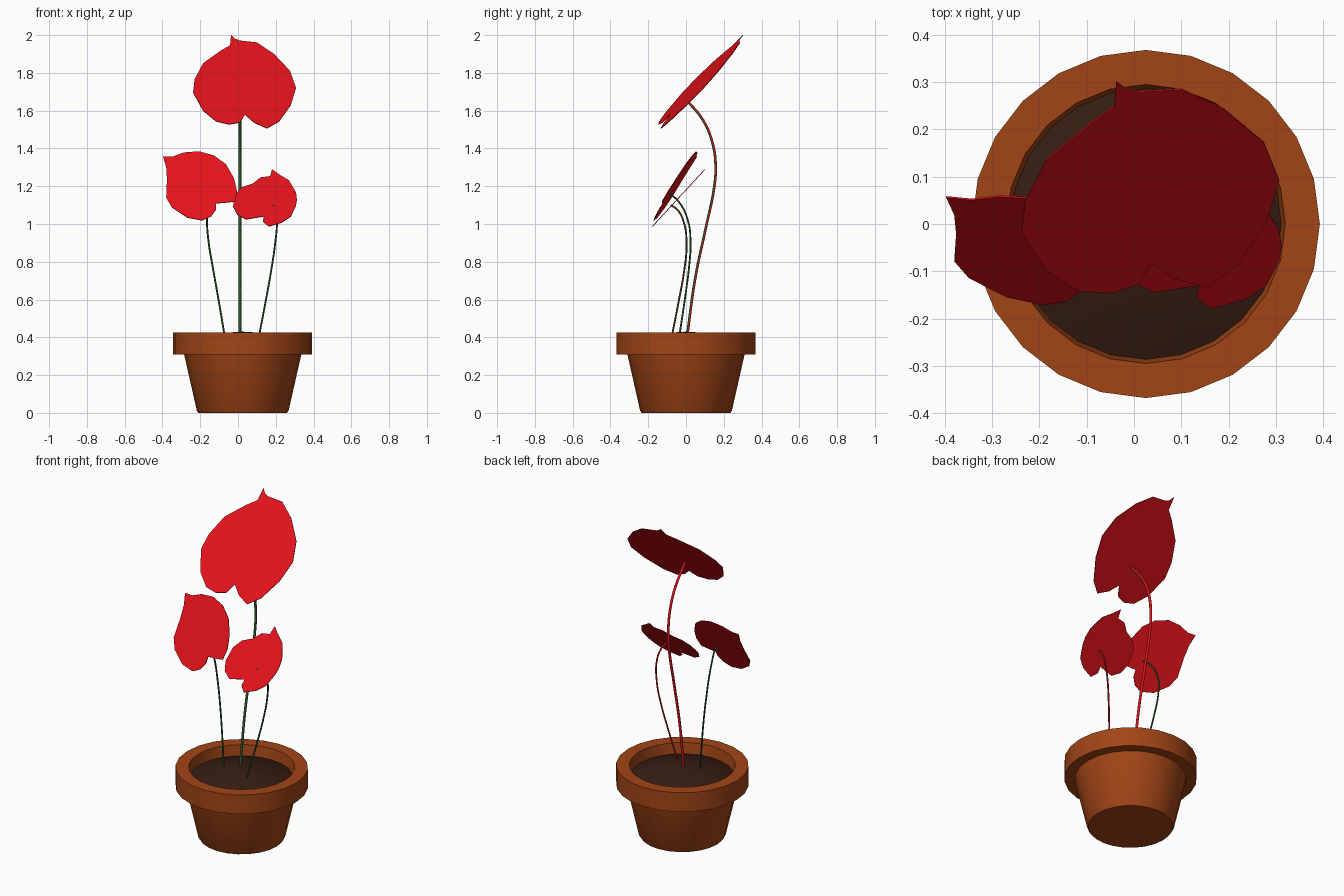
import bpy, bmesh, math

if "Cube" in bpy.data.objects:
    bpy.data.objects.remove(bpy.data.objects["Cube"])

CX = 0.025  # pot axis


def material(name, rgb):
    m = bpy.data.materials.new(name)
    m.diffuse_color = (*rgb, 1)
    m.use_nodes = True
    m.node_tree.nodes["Principled BSDF"].inputs["Base Color"].default_value = m.diffuse_color
    return m


CLAY = material("clay", (0.36, 0.06, 0.008))
EARTH = material("earth", (0.035, 0.012, 0.006))
RED = material("red", (0.75, 0.006, 0.01))
GREEN = material("green", (0.02, 0.1, 0.02))


def add(name, bm, mat):
    me = bpy.data.meshes.new(name)
    bm.to_mesh(me)
    bm.free()
    ob = bpy.data.objects.new(name, me)
    bpy.context.collection.objects.link(ob)
    me.materials.append(mat)
    return ob


def select(ob):
    bpy.ops.object.select_all(action='DESELECT')
    ob.select_set(True)
    bpy.context.view_layer.objects.active = ob


def lathe(name, profile, mat, n=24):
    bm = bmesh.new()
    vs = [bm.verts.new((r, 0, z)) for r, z in profile]
    es = [bm.edges.new(p) for p in zip(vs, vs[1:])]
    bmesh.ops.spin(bm, geom=vs + es, cent=(0, 0, 0), axis=(0, 0, 1),
                   angle=2 * math.pi, steps=n, use_duplicate=False)
    bmesh.ops.remove_doubles(bm, verts=bm.verts, dist=1e-4)
    bmesh.ops.recalc_face_normals(bm, faces=bm.faces)
    ob = add(name, bm, mat)
    ob.location.x = CX
    select(ob)
    bpy.ops.object.shade_smooth_by_angle(angle=math.radians(35))
    return ob


def flower(name, outline, a, b, c):
    """Flat heart-shaped bloom: front outline (x, z) laid on y = a + b*x + c*z."""
    bm = bmesh.new()
    bm.faces.new([bm.verts.new((x, a + b * x + c * z, z)) for x, z in reversed(outline)])
    ob = add(name, bm, RED)
    s = ob.modifiers.new("thin", 'SOLIDIFY')
    s.thickness = 0.004
    s.offset = 0


def stem(name, pts, radius, red_back):
    cu = bpy.data.curves.new(name, 'CURVE')
    cu.dimensions = '3D'
    cu.bevel_depth = radius
    cu.bevel_resolution = 1
    cu.resolution_u = 5
    cu.use_fill_caps = True
    sp = cu.splines.new('BEZIER')
    sp.bezier_points.add(len(pts) - 1)
    for p, co in zip(sp.bezier_points, pts):
        p.co = co
        p.handle_left_type = p.handle_right_type = 'AUTO'
    ob = bpy.data.objects.new(name, cu)
    bpy.context.collection.objects.link(ob)
    select(ob)
    bpy.ops.object.convert(target='MESH')
    ob = bpy.context.object
    me = ob.data
    me.materials.clear()
    me.materials.append(GREEN)
    me.materials.append(RED)
    for f in me.polygons:
        f.use_smooth = True
        f.material_index = int(red_back and f.normal.y > 0.05)


# Pot and soil
lathe("pot", [(0, 0), (0.235, 0), (0.243, 0.012), (0.31, 0.308), (0.368, 0.308),
              (0.368, 0.425), (0.295, 0.425), (0.285, 0.35)], CLAY)
lathe("soil", [(0.287, 0.36), (0.22, 0.385), (0.13, 0.412), (0.05, 0.427), (0, 0.43)], EARTH)

# Blooms
flower("top_flower", [
    (-.037, 2.0), (-.018, 1.98), (.01, 1.97), (.10, 1.96), (.19, 1.90), (.275, 1.81),
    (.307, 1.72), (.28, 1.63), (.217, 1.542), (.153, 1.506), (.085, 1.537), (.037, 1.579),
    (.01, 1.537), (-.048, 1.527), (-.116, 1.543), (-.185, 1.60), (-.238, 1.696),
    (-.23, 1.765), (-.185, 1.85), (-.09, 1.918), (-.042, 1.945)], -1.573, 0.16, 0.94)
flower("left_flower", [
    (-.397, 1.357), (-.344, 1.357), (-.286, 1.378), (-.206, 1.384), (-.127, 1.362),
    (-.063, 1.315), (-.021, 1.241), (-.005, 1.172), (-.016, 1.119), (-.058, 1.114),
    (-.116, 1.109), (-.116, 1.077), (-.143, 1.04), (-.19, 1.019), (-.27, 1.034),
    (-.349, 1.087), (-.38, 1.14), (-.376, 1.235), (-.38, 1.30)], -0.813, -0.1, 0.612)
flower("right_flower", [
    (.18, 1.289), (.217, 1.262), (.27, 1.23), (.307, 1.167), (.312, 1.13), (.307, 1.098),
    (.28, 1.04), (.233, 1.008), (.164, .987), (.132, 1.013), (.137, 1.04), (.10, 1.034),
    (.042, 1.024), (-.005, 1.05), (-.026, 1.093), (-.016, 1.156), (.02, 1.193),
    (.08, 1.214), (.12, 1.246), (.17, 1.252)], -1.086, 0, 0.92)

# Stems, rooted in the soil and meeting the back of each bloom
stem("top_stem", [(.01, .005, .40), (.01, .05, .72), (.01, .105, .98), (.01, .15, 1.2),
                  (.01, .157, 1.31), (.01, .14, 1.43), (.01, .09, 1.55), (.01, -.005, 1.665)],
     0.008, True)
stem("left_stem", [(-.068, -.038, .39), (-.105, -.005, .61), (-.137, .018, .79),
                   (-.155, .024, .90), (-.164, .01, 1.02), (-.155, -.04, 1.12),
                   (-.14, -.085, 1.16)], 0.005, False)
stem("right_stem", [(.108, -.078, .39), (.15, -.035, .61), (.175, -.01, .75),
                    (.197, .003, .90), (.206, -.012, 1.01), (.198, -.045, 1.075),
                    (.185, -.08, 1.10)], 0.005, True)
